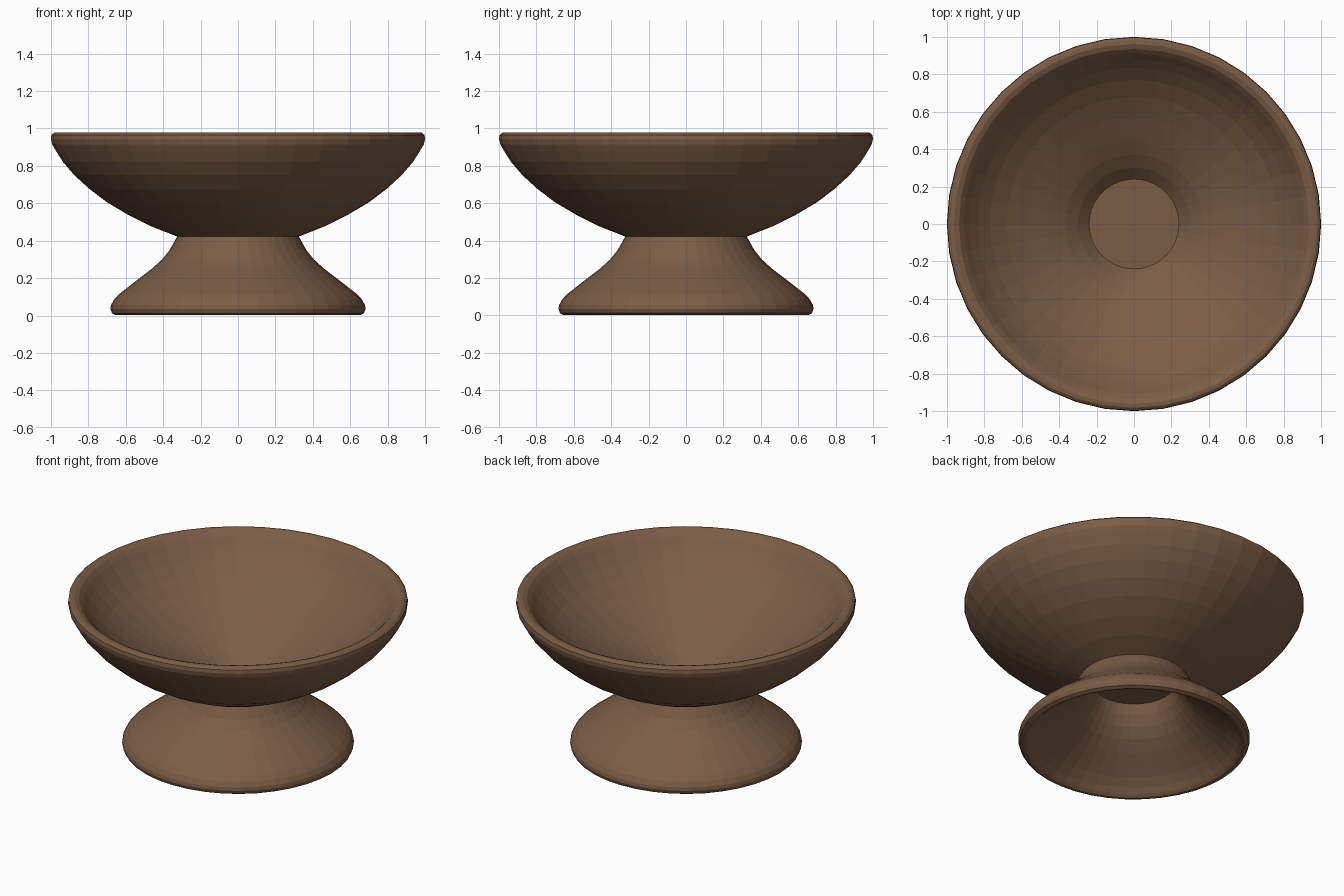
import bpy, bmesh, math

SIDES = 40

clay = bpy.data.materials.new("brown_clay")
clay.diffuse_color = (0.20, 0.109, 0.060, 1.0)


def lathe(name, profile):
    """Spin an (r, z) profile round z; r == 0 points become poles."""
    bm = bmesh.new()
    rings = []
    for r, z in profile:
        if r == 0:
            rings.append([bm.verts.new((0, 0, z))] * SIDES)
        else:
            rings.append([bm.verts.new((r * math.cos(2 * math.pi * i / SIDES),
                                        r * math.sin(2 * math.pi * i / SIDES), z))
                          for i in range(SIDES)])
    for a, b in zip(rings, rings[1:]):
        for i in range(SIDES):
            j = (i + 1) % SIDES
            bm.faces.new(list(dict.fromkeys([a[i], a[j], b[j], b[i]])))
    bmesh.ops.recalc_face_normals(bm, faces=bm.faces)
    me = bpy.data.meshes.new(name)
    bm.to_mesh(me)
    bm.free()
    me.materials.append(clay)
    ob = bpy.data.objects.new(name, me)
    bpy.context.collection.objects.link(ob)
    return ob


# Hollow underside, rounded base lip and outside of the flared foot
foot = [
    (0, 0.41), (0.24, 0.41), (0.265, 0.35), (0.305, 0.29), (0.355, 0.235),
    (0.42, 0.182), (0.49, 0.132), (0.55, 0.088), (0.595, 0.048), (0.622, 0.018),
    (0.638, 0.005), (0.655, 0.003), (0.673, 0.012), (0.682, 0.035), (0.679, 0.055),
    (0.663, 0.085), (0.635, 0.115), (0.59, 0.15), (0.53, 0.197), (0.46, 0.25),
    (0.405, 0.3), (0.365, 0.35), (0.325, 0.422)]

# Outside of the bowl up to the thick rounded rim
bowl_outside = [
    (0.46, 0.475), (0.585, 0.537), (0.70, 0.605), (0.795, 0.677), (0.875, 0.75),
    (0.935, 0.82), (0.973, 0.88), (0.993, 0.915), (1.0, 0.943), (0.997, 0.965),
    (0.982, 0.977), (0.962, 0.979)]

# Inside of the bowl down to the small flat floor
bowl_inside = [
    (0.935, 0.968), (0.91, 0.942), (0.88, 0.902), (0.835, 0.85), (0.77, 0.787),
    (0.68, 0.718), (0.57, 0.648), (0.46, 0.583), (0.37, 0.527), (0.30, 0.473),
    (0.24, 0.413), (0, 0.413)]

lathe("pedestal_bowl", foot + bowl_outside + bowl_inside)
